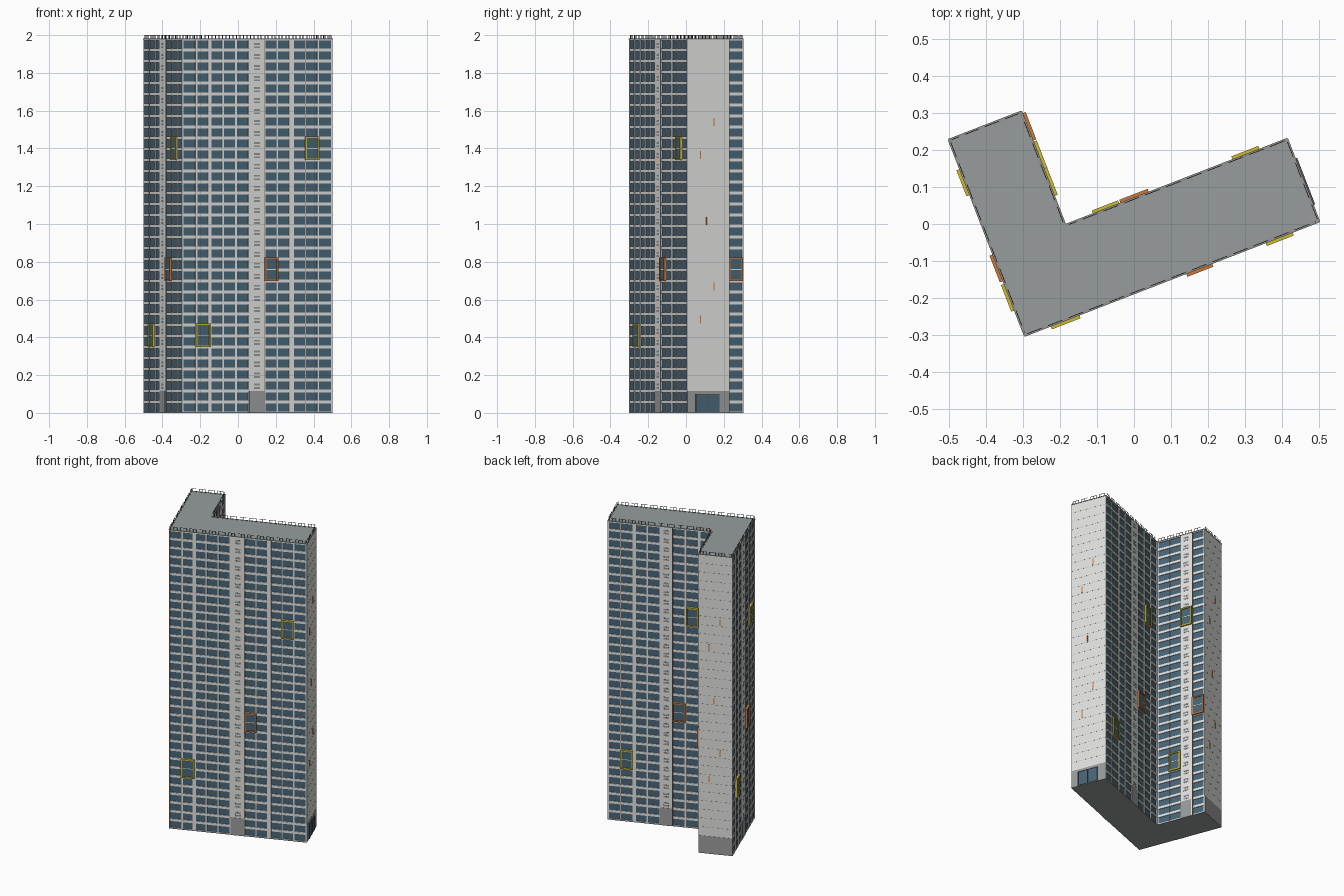
import bpy, bmesh, math
from mathutils import Vector

if "Cube" in bpy.data.objects:
    bpy.data.objects.remove(bpy.data.objects["Cube"])

ANG = math.radians(21.2)
ORIGIN = Vector((-0.295, -0.302, 0))
FLOORS, H = 34, 0.0582
TOP = FLOORS * H
BASE = 2 * H


def mat(name, r, g, b):
    m = bpy.data.materials.new(name)
    m.diffuse_color = (r, g, b, 1)
    m.use_nodes = True
    m.node_tree.nodes["Principled BSDF"].inputs["Base Color"].default_value = m.diffuse_color
    return m


WALL = mat("light concrete", 0.75, 0.75, 0.73)
GLASS = mat("blue glass", 0.065, 0.13, 0.18)
ROOF = mat("grey roof", 0.31, 0.335, 0.335)
PLINTH = mat("plinth grey", 0.32, 0.33, 0.325)
METAL = mat("dark metal", 0.09, 0.09, 0.09)
VENT = mat("vent grey", 0.30, 0.30, 0.29)
YELLOW = mat("yellow frame", 0.62, 0.50, 0.03)
ORANGE = mat("orange frame", 0.62, 0.19, 0.04)
PIPE = mat("brown pipe", 0.26, 0.21, 0.16)


def world(u, v, z):
    c, s = math.cos(ANG), math.sin(ANG)
    return ORIGIN + Vector((u * c - v * s, u * s + v * c, z))


class Part:
    """Collects boxes placed on a facade into one object."""

    def __init__(self, name, material):
        self.name, self.material, self.bm = name, material, bmesh.new()

    def box(self, side, s0, s1, z0, z1, d0, d1):
        (p, q) = side
        t = (q - p).normalized()
        n = Vector((t.y, -t.x))
        ring = [p + t * s + n * d for s, d in ((s0, d1), (s1, d1), (s1, d0), (s0, d0))]
        prism(self.bm, ring, z0, z1)

    def done(self):
        me = bpy.data.meshes.new(self.name)
        bmesh.ops.recalc_face_normals(self.bm, faces=self.bm.faces)
        self.bm.to_mesh(me)
        self.bm.free()
        me.materials.append(self.material)
        bpy.context.collection.objects.link(bpy.data.objects.new(self.name, me))


def prism(bm, ring, z0, z1):
    lo = [bm.verts.new(world(p.x, p.y, z0)) for p in ring]
    hi = [bm.verts.new(world(p.x, p.y, z1)) for p in ring]
    bm.faces.new(lo[::-1])
    bm.faces.new(hi)
    for i in range(len(ring)):
        j = (i + 1) % len(ring)
        bm.faces.new((lo[i], lo[j], hi[j], hi[i]))


def footprint(inset):
    k = inset
    return [Vector(p) for p in ((k, k), (0.853 - k, k), (0.853 - k, 0.24 - k),
                                (0.211 - k, 0.24 - k), (0.211 - k, 0.568 - k), (k, 0.568 - k))]


# L-shaped core, roof slab and ground slab
core = Part("glass_core", GLASS)
prism(core.bm, footprint(0.004), 0.004, TOP - 0.004)
core.done()
slab = Part("roof_slab", ROOF)
prism(slab.bm, footprint(0.001), TOP - 0.004, TOP + .001)
slab.done()
floor = Part("ground_slab", PLINTH)
prism(floor.bm, footprint(-0.0005), 0.0, 0.004)
floor.done()

C = footprint(0)
sides = [(C[i], C[(i + 1) % 6]) for i in range(6)]
front, right_end, back, inner, left_end, left = sides

# Per facade: window bays, stair strip, and low / middle / high accent frames
FACADES = {
    "front": (front,
              [(.005, .075), (.086, .145), (.166, .225), (.236, .30), (.311, .375), (.472, .536),
               (.542, .606), (.633, .697), (.703, .767), (.777, .845)],
              (.38, .47), [(.075, .158), (.467, .542), (.697, .775)]),
    "back": (back,
             [(.008, .075), (.08, .155), (.175, .24), (.25, .32), (.405, .475), (.485, .56), (.575, .636)],
             (.325, .40), [(.08, .158), (.40, .482), (.486, .562)]),
    "inner": (inner, [(.008, .08), (.085, .16), (.245, .32)],
              (.165, .235), [(.083, .162), (.243, .322), (.163, .24)]),
    "left": (left,
             [(.008, .08), (.085, .16), (.17, .23), (.33, .405), (.415, .49), (.50, .56)],
             (.24, .315), [(.085, .16), (.332, .409), (.417, .494)]),
}
LEVELS = (6, 12, 23)

for name, (side, bays, stair, frames) in FACADES.items():
    length = (side[1] - side[0]).length
    # floor bands
    bands = Part(name + "_floor_bands", WALL)
    for i in range(FLOORS + 1):
        bands.box(side, 0, length, max(.004, i * H - .008), min(TOP, i * H + .008), -.006, 0)
    bands.done()
    # pillars between the window bays
    pillars = Part(name + "_pillars", WALL)
    edge = 0
    for a, b in sorted(bays) + [(length, length)]:
        pillars.box(side, edge, a, .004, TOP, -.006, .0005)
        edge = b
    pillars.done()
    # stair strip: plinth at the foot, vents on each floor
    plinth = Part(name + "_stair_plinth", PLINTH)
    plinth.box(side, stair[0], stair[1], 0, BASE, 0, .002)
    plinth.done()
    vents = Part(name + "_stair_vents", VENT)
    mid = sum(stair) / 2
    for i in range(2, FLOORS):
        for dz in (.010, .028):
            vents.box(side, mid - .017, mid + .017, i * H + dz, i * H + dz + .010, 0, .0015)
    vents.done()
    # drain pipes next to the accent bays
    pipes = Part(name + "_drain_pipes", PIPE)
    for a, b in frames:
        pipes.box(side, a - .001, a + .003, .004, TOP, 0, .002)
    pipes.done()
    # two-storey accent frames with glass and a light transom inside
    pane = Part(name + "_accent_panes", GLASS)
    bars = Part(name + "_accent_transoms", WALL)
    yellow = Part(name + "_yellow_frames", YELLOW)
    orange = Part(name + "_orange_frames", ORANGE)
    for k, ((a, b), lv) in enumerate(zip(frames, LEVELS)):
        p = orange if k == 1 else yellow
        z0, z1, w = lv * H - .001, (lv + 2) * H + .007, .008
        zm = (z0 + z1) / 2
        pane.box(side, a + w, b - w, z0 + w, z1 - w, 0, .005)
        bars.box(side, a + w, b - w, zm - .002, zm + .002, 0, .006)
        p.box(side, a, a + w, z0, z1, 0, .010)
        p.box(side, b - w, b, z0, z1, 0, .010)
        p.box(side, a + w, b - w, z0, z0 + w, 0, .010)
        p.box(side, a + w, b - w, z1 - w, z1, 0, .010)
    for p in (pane, bars, yellow, orange):
        p.done()

# plain end walls with plinth, fine floor joints and small orange markers
for name, side in (("right_end", right_end), ("left_end", left_end)):
    length = (side[1] - side[0]).length
    wall = Part(name + "_wall", WALL)
    wall.box(side, 0, length, BASE, TOP, -.006, 0)
    wall.done()
    plinth = Part(name + "_plinth", PLINTH)
    plinth.box(side, 0, length, .002, BASE, -.006, .001)
    plinth.done()
    joints = Part(name + "_joints", VENT)
    for i in range(3, FLOORS):
        joints.box(side, 0, length, i * H - .0006, i * H + .0006, 0, .0004)
    joints.done()
    marks = Part(name + "_markers", ORANGE)
    for f, z in ((.63, 1.54), (.31, 1.365), (.46, 1.015), (.63, .67), (.31, .495)):
        marks.box(side, f * length - .003, f * length + .003, z - .021, z + .021, 0, .002)
    marks.done()

# entrance door in the right end wall
door = Part("entrance_door", GLASS)
door.box(right_end, .05, .18, .004, .096, 0, .004)
door.done()
trim = Part("entrance_trim", METAL)
for s in (.047, .113, .179):
    trim.box(right_end, s, s + .003, .004, .099, 0, .006)
trim.box(right_end, .047, .182, .096, .099, 0, .006)
trim.done()

# roof edge and railing
coping = Part("roof_coping", VENT)
rail = Part("roof_railing", METAL)
for side in sides:
    length = (side[1] - side[0]).length
    coping.box(side, 0, length, TOP - .002, TOP + .002, -.006, .002)
    n = round(length / .02)
    step = length / n
    for i in range(n):
        s = (i + .5) * step
        rail.box(side, s - .001, s + .001, TOP, 2.0, -.004, -.002)
        if i % 3 != 2 and i < n - 1:
            rail.box(side, s, s + step, 1.998, 2.0, -.004, -.002)
coping.done()
rail.done()
